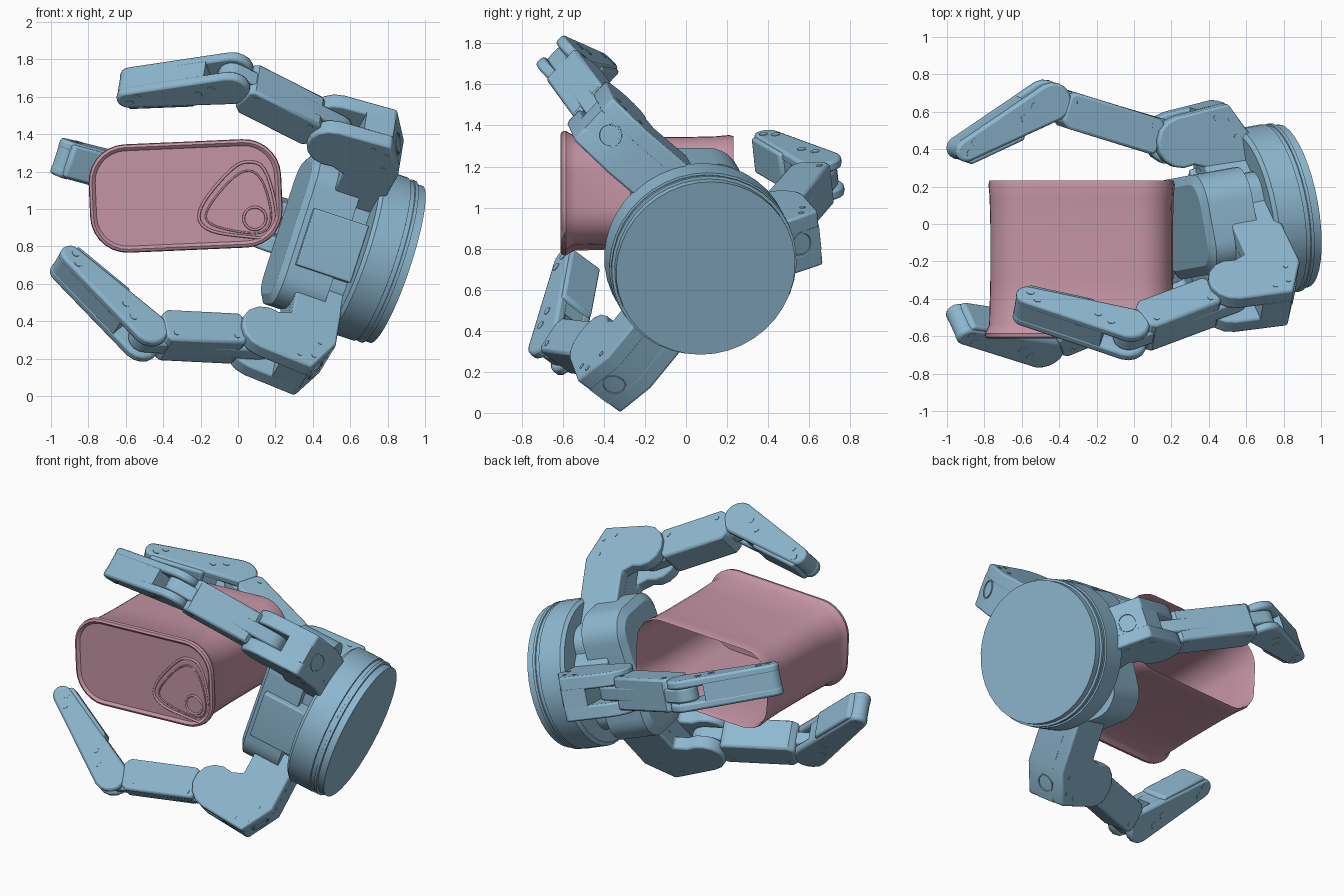
import bpy, bmesh
from math import sin, cos, pi, radians
from mathutils import Vector, Matrix

if "Cube" in bpy.data.objects:
    bpy.data.objects.remove(bpy.data.objects["Cube"])


def material(name, rgb):
    m = bpy.data.materials.new(name)
    m.use_nodes = True
    m.diffuse_color = (*rgb, 1)
    m.node_tree.nodes["Principled BSDF"].inputs["Base Color"].default_value = (*rgb, 1)
    return m


BLUE = material("steel blue", (0.27, 0.48, 0.63))
PINK = material("dusty pink", (0.56, 0.30, 0.375))


def frame(origin, x, n):
    """Matrix whose X runs along x and whose Z runs along n."""
    n = n.normalized()
    x = (x - n * x.dot(n)).normalized()
    m = Matrix((x, n.cross(x), n)).transposed().to_4x4()
    m.translation = origin
    return m


def finish(name, bm, mat, matrix, bevel=0.0):
    bmesh.ops.recalc_face_normals(bm, faces=bm.faces)
    me = bpy.data.meshes.new(name)
    bm.to_mesh(me)
    bm.free()
    me.materials.append(mat)
    ob = bpy.data.objects.new(name, me)
    bpy.context.collection.objects.link(ob)
    ob.matrix_world = matrix
    if bevel:
        b = ob.modifiers.new("bevel", "BEVEL")
        b.width, b.segments, b.limit_method = bevel, 2, "ANGLE"
        b.angle_limit = radians(40)
    bpy.ops.object.select_all(action="DESELECT")
    ob.select_set(True)
    bpy.context.view_layer.objects.active = ob
    bpy.ops.object.shade_smooth_by_angle(angle=radians(30))
    return ob


def loft(name, rings, mat, matrix, bevel=0.0):
    """Skin a list of equal-length rings and cap both ends."""
    bm = bmesh.new()
    rows = [[bm.verts.new(p) for p in r] for r in rings]
    k = len(rows[0])
    for a, b in zip(rows, rows[1:]):
        for i in range(k):
            bm.faces.new((a[i], a[(i + 1) % k], b[(i + 1) % k], b[i]))
    bm.faces.new(rows[0])
    bm.faces.new(rows[-1])
    return finish(name, bm, mat, matrix, bevel)


def prism(name, pts, z0, z1, matrix, bevel=0.012):
    return loft(name, [[(x, y, z) for x, y in pts] for z in (z0, z1)], BLUE, matrix, bevel)


def arc(cx, cy, r, start, end, steps=8):
    angles = [radians(start + (end - start) * i / steps) for i in range(steps + 1)]
    return [(cx + r * cos(a), cy + r * sin(a)) for a in angles]


def capsule(x0, x1, r0, r1):
    return arc(x0, 0, r0, 90, 270) + arc(x1, 0, r1, -90, 90)


def rounded_rect(hw, hh, r):
    pts = []
    for sx, sy, a in ((1, 1, 0), (-1, 1, 90), (-1, -1, 180), (1, -1, 270)):
        pts += arc(sx * (hw - r), sy * (hh - r), r, a, a + 90, 7)
    return pts


def disc(name, x, y, z, r, depth, matrix, sides=16):
    return prism(name, arc(x, y, r, 0, 360 - 360 / sides, sides - 1), z, z + depth, matrix, 0)


# Wrist disc, stepped along its tilted axis
axis = Vector((0.93, 0.17, -0.31)).normalized()
hub = Vector((0.65, 0.06, 0.77))
up = Vector((0.30, 0.055, 0.95))
base = frame(hub, up, axis)
steps = [(-0.05, 0.44), (-0.03, 0.46), (0.12, 0.46), (0.122, 0.45), (0.145, 0.45),
         (0.147, 0.457), (0.165, 0.457), (0.167, 0.443), (0.21, 0.443)]
loft("wrist_disc", [[(x, y, z) for x, y in arc(0, 0, r, 0, 351, 39)] for z, r in steps],
     BLUE, base)

# Palm slab with softened front edge, on a narrower neck
palm = [(-0.42, 0.05), (-0.39, 0.0), (-0.14, 0.0)]
loft("palm", [[(x, y + 0.01, z) for x, y in rounded_rect(0.42 - i, 0.27 - i, 0.17 - i)]
              for z, i in palm], BLUE, base)
prism("palm_neck", rounded_rect(0.34, 0.22, 0.12), -0.16, -0.02, base, 0)
prism("palm_bracket", rounded_rect(0.16, 0.17, 0.01), -0.36, -0.05,
      base @ Matrix.Translation((-0.03, 0.15, 0)), 0.006)


# Fingers
def finger(label, knuckle, middle, tip, arm):
    c, d, e = Vector(knuckle), Vector(middle), Vector(tip)
    n = (e - d).cross(d - c)

    # Bent base: two cheek plates around a shorter core
    m = frame(c, -axis, n)
    back = [(-0.28, 0.16), (-0.39, -0.04), (-0.38, -arm), (-0.12, -arm), (-0.12, -0.16)]
    outline = arc(0, 0, 0.14, -110, 85) + back
    core = [(-0.12, 0.15)] + back
    for side, (z0, z1) in (("left", (0.05, 0.14)), ("right", (-0.14, -0.05))):
        prism(f"{label}_{side}_cheek", outline, z0, z1, m, 0.012)
    prism(f"{label}_base_core", core, -0.06, 0.06, m, 0)
    for s in (-0.143, 0.137):
        for x, y in ((-0.28, 0.08), (-0.2, 0.1), (-0.3, -0.02)):
            disc(f"{label}_base_screw", x, y, s, 0.014, 0.006, m, 10)

    # Socket ring on the slanted elbow face
    slant = m @ Matrix.Translation((-0.336, 0.06, 0))
    slant = slant @ Matrix.Rotation(radians(-29), 4, "Z") @ Matrix.Rotation(-pi / 2, 4, "Y")
    rings = [(-0.01, 0.06), (0.004, 0.06), (0.004, 0.052), (-0.004, 0.05)]
    loft(f"{label}_socket", [[(x, y, z) for x, y in arc(0, 0, r, 0, 340, 17)] for z, r in rings],
         BLUE, slant)

    # Middle link: hinge tongue through a boxed body
    m = frame(c, d - c, n)
    length = (d - c).length
    prism(f"{label}_tongue", capsule(0, length, 0.09, 0.08), -0.045, 0.045, m)
    x0, x1 = 0.11, length - 0.08
    body = [(x0, -0.09), (x0 + 0.02, -0.112), (x1 - 0.04, -0.112), (x1, -0.08), (x1, 0.06),
            (x1 - 0.03, 0.085), (x0 + 0.03, 0.085), (x0, 0.06)]
    prism(f"{label}_link", body, -0.105, 0.105, m, 0.015)
    for s in (-0.108, 0.102):
        for x in (x0 + 0.06, x1 - 0.06):
            disc(f"{label}_link_screw", x, 0.04, s, 0.016, 0.006, m, 10)

    # Fingertip: forked shell, filled past the hinge slot, with a gripping pad
    m = frame(d, e - d, n)
    length = (e - d).length
    for z0, z1 in ((0.045, 0.1), (-0.1, -0.045)):
        prism(f"{label}_tip_cheek", capsule(0, length, 0.105, 0.06), z0, z1, m, 0.015)
    filler = [(0.13, -0.092), (0.13, 0.092)] + arc(length, 0, 0.058, 90, -90)
    prism(f"{label}_tip_core", filler, -0.06, 0.06, m, 0)
    pad = [(0.2, -0.06), (0.23, -0.105), (length + 0.01, -0.08), (length + 0.03, -0.03)]
    prism(f"{label}_tip_pad", pad, -0.09, 0.09, m, 0.012)
    for s in (-0.103, 0.097):
        for x, y in ((0.1, 0.03), (0.18, 0), (length - 0.06, 0.02), (length - 0.01, -0.02)):
            disc(f"{label}_tip_screw", x, y, s, 0.022, 0.006, m, 12)


finger("upper_finger", (0.52, -0.385, 1.42), (-0.03, -0.59, 1.70), (-0.58, -0.44, 1.65), 0.9)
finger("lower_finger", (0.11, -0.375, 0.29), (-0.50, -0.63, 0.32), (-0.92, -0.535, 0.705), 0.86)
finger("rear_finger", (0.22, 0.45, 0.91), (-0.46, 0.66, 1.15), (-0.92, 0.40, 1.27), 0.5)

# Open tin: rim, waisted wall, hollow inside and shallow recessed lid
can = Matrix.Translation((-0.28, 0, 1.07)) @ Matrix.Rotation(radians(-2.5), 4, "Y")
wall = [(-0.597, 0.035), (-0.603, 0.03), (-0.612, 0.018), (-0.605, 0.004), (-0.585, 0.0),
        (-0.565, 0.012), (-0.54, 0.024), (-0.3, 0.03), (0.0, 0.03), (0.15, 0.026),
        (0.21, 0.02), (0.232, 0.026), (0.2, 0.036), (0.0, 0.042), (-0.57, 0.042)]
loft("tin", [[(x, y, z) for x, z in rounded_rect(0.515 - i, 0.29 - i, 0.2 - i)]
             for y, i in wall], PINK, can)


# Raised outlines on the lid
def lid_tube(name, pts, radius):
    cu = bpy.data.curves.new(name, "CURVE")
    cu.dimensions = "3D"
    cu.bevel_depth, cu.bevel_resolution, cu.resolution_u = radius, 2, 5
    sp = cu.splines.new("NURBS")
    sp.points.add(len(pts) - 1)
    for p, (x, z) in zip(sp.points, pts):
        p.co = (x, -0.597, z, 1)
    sp.use_cyclic_u = True
    sp.order_u = 3
    cu.materials.append(PINK)
    ob = bpy.data.objects.new(name, cu)
    bpy.context.collection.objects.link(ob)


lid_tube("lid_panel_outline", [(-0.23, 0.99), (-0.03, 1.23), (0.06, 1.26), (0.15, 1.23),
                               (0.22, 0.95), (0.18, 0.84), (0.06, 0.85), (-0.18, 0.88)], 0.008)
lid_tube("pull_tab", [(-0.19, 0.98), (0.0, 1.21), (0.12, 1.2), (0.19, 0.97),
                      (0.15, 0.87), (0.04, 0.87), (-0.15, 0.91)], 0.005)
lid_tube("tab_ring", arc(0.09, 0.95, 0.062, 0, 330, 11), 0.007)
